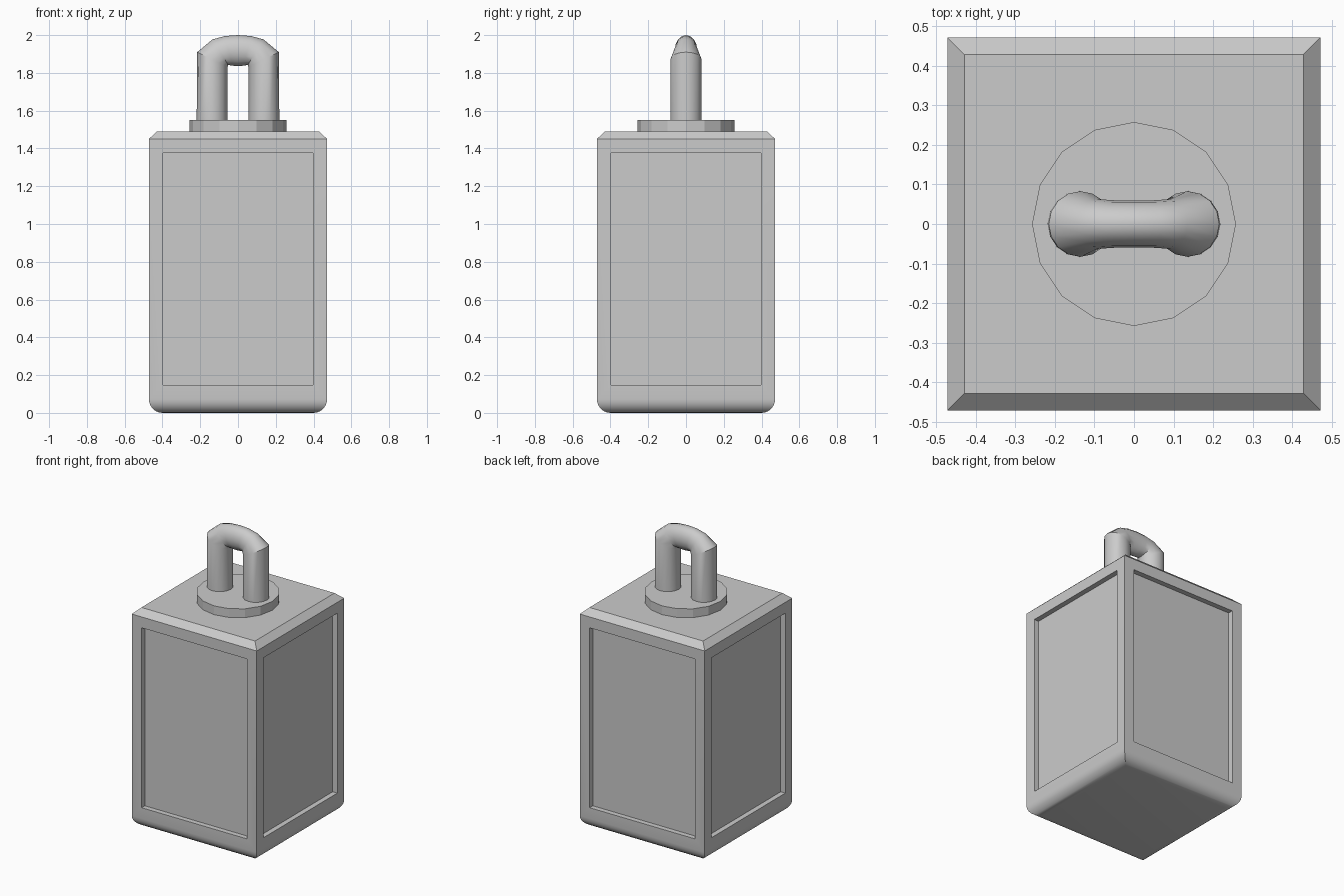
import bpy, bmesh, math

if "Cube" in bpy.data.objects:
    bpy.data.objects.remove(bpy.data.objects["Cube"])


def finish(bm, name, angle=None):
    bmesh.ops.recalc_face_normals(bm, faces=bm.faces[:])
    mesh = bpy.data.meshes.new(name)
    bm.to_mesh(mesh)
    bm.free()
    obj = bpy.data.objects.new(name, mesh)
    bpy.context.collection.objects.link(obj)
    if angle:
        bpy.ops.object.select_all(action='DESELECT')
        obj.select_set(True)
        bpy.context.view_layer.objects.active = obj
        bpy.ops.object.shade_smooth_by_angle(angle=math.radians(angle))
    return obj


def loft(bm, rings):
    """Skin rings of points and cap both ends."""
    rows = [[bm.verts.new(p) for p in ring] for ring in rings]
    n = len(rows[0])
    for a, b in zip(rows, rows[1:]):
        for i in range(n):
            j = (i + 1) % n
            bm.faces.new((a[i], a[j], b[j], b[i]))
    bm.faces.new(rows[0])
    bm.faces.new(rows[-1])


# Body: square rings, rounded at the bottom, chamfered at the top
H, R = 0.472, 0.073
profile = []
for k in range(7):
    a = math.radians(15 * k)
    profile.append((H - R + R * math.sin(a), R - R * math.cos(a)))
profile += [(H, 1.45), (0.429, 1.49)]
bm = bmesh.new()
loft(bm, [[(-h, -h, z), (h, -h, z), (h, h, z), (-h, h, z)] for h, z in profile])
bmesh.ops.recalc_face_normals(bm, faces=bm.faces[:])

# Recessed panels on all four sides
sides = [f for f in bm.faces if abs(f.normal.z) < 0.01 and f.calc_area() > 1]
bmesh.ops.inset_individual(bm, faces=sides, thickness=0.105)
bmesh.ops.inset_individual(bm, faces=sides, thickness=0.0, depth=-0.035)
finish(bm, "weight_body", 20)

# Round base plate under the loop
bm = bmesh.new()
loft(bm, [[(0.258 * math.cos(i * math.pi / 8), 0.258 * math.sin(i * math.pi / 8), z)
           for i in range(16)] for z in (1.485, 1.55)])
finish(bm, "base_plate")

# Hanging loop: each section is outer point, inner point, half depth
half = [((0.219, 1.53), (0.055, 1.53), 0.083),
        ((0.216, 1.91), (0.055, 1.83), 0.083),
        ((0.135, 1.977), (0.052, 1.842), 0.063),
        ((0.07, 1.995), (0.028, 1.838), 0.06)]
sections = half + [((0, 2.0), (0, 1.836), 0.06)]
sections += [((-o[0], o[1]), (-i[0], i[1]), d) for o, i, d in reversed(half)]
rings = []
for o, n, d in sections:
    ring = []
    for k in range(16):
        a = k * math.pi / 8
        t = (1 + math.cos(a)) / 2
        ring.append((n[0] + (o[0] - n[0]) * t, d * math.sin(a), n[1] + (o[1] - n[1]) * t))
    rings.append(ring)
bm = bmesh.new()
loft(bm, rings)
finish(bm, "hanging_loop", 30)
